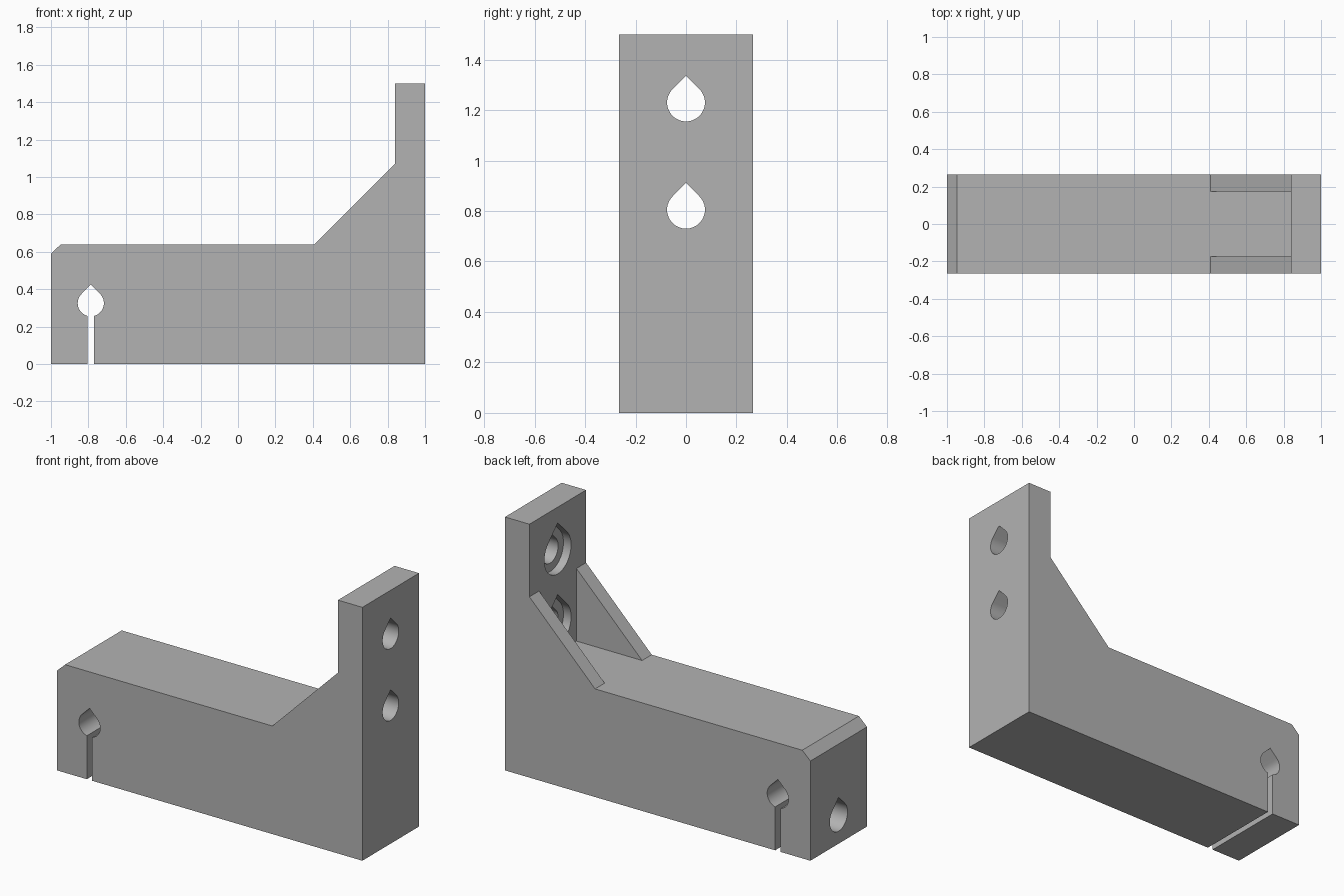
import bpy, bmesh, math
from mathutils import Vector

cube = bpy.data.objects.get("Cube")
if cube:
    bpy.data.objects.remove(cube, do_unlink=True)

grey = bpy.data.materials.new("plain_grey")
grey.use_nodes = True
colour = (0.45, 0.45, 0.45, 1)
grey.diffuse_color = colour
grey.node_tree.nodes["Principled BSDF"].inputs["Base Color"].default_value = colour


def prism(name, profile, axis, start, end):
    """Extrude a (horizontal, z) profile along the x or y axis."""
    def place(h, z, d):
        return Vector((d, h, z)) if axis == "x" else Vector((h, d, z))
    bm = bmesh.new()
    base = bm.faces.new([bm.verts.new(place(h, z, start)) for h, z in profile])
    extruded = bmesh.ops.extrude_face_region(bm, geom=[base])["geom"]
    shift = place(0, 0, end - start)
    bmesh.ops.translate(bm, vec=shift,
                        verts=[v for v in extruded if isinstance(v, bmesh.types.BMVert)])
    bmesh.ops.recalc_face_normals(bm, faces=bm.faces)
    mesh = bpy.data.meshes.new(name)
    bm.to_mesh(mesh)
    bm.free()
    mesh.materials.append(grey)
    obj = bpy.data.objects.new(name, mesh)
    bpy.context.collection.objects.link(obj)
    return obj


def teardrop(h, z, r, steps=36):
    """Circle whose top runs up at 45 degrees into a point."""
    arc = [math.radians(135 + 270 * i / steps) for i in range(steps + 1)]
    return [(h + r * math.cos(a), z + r * math.sin(a)) for a in arc] + [(h, z + r * math.sqrt(2))]


def cut(target, cutter):
    cutter.hide_render = True
    mod = target.modifiers.new("cut", "BOOLEAN")
    mod.operation = "DIFFERENCE"
    mod.solver = "EXACT"
    mod.object = cutter
    bpy.context.view_layer.objects.active = target
    bpy.ops.object.modifier_apply(modifier=mod.name)
    bpy.data.objects.remove(cutter, do_unlink=True)


# Side outline: beam, sloping brace and upright plate
half = 0.265
outline = [(-1, 0), (1, 0), (1, 1.5), (0.84, 1.5), (0.84, 1.07),
           (0.41, 0.64), (-0.947, 0.64), (-1, 0.59)]
bracket = prism("bracket", outline, "y", -half, half)

# Space between the two gussets
pocket = [(0.41, 0.64), (0.84, 0.64), (0.84, 1.2), (0.41, 1.2)]
cut(bracket, prism("gusset_gap", pocket, "y", -0.175, 0.175))

# Counterbored mounting holes through the upright
for z in (0.805, 1.23):
    cut(bracket, prism("mounting_hole", teardrop(0, z, 0.075), "x", 0.7, 1.1))
    cut(bracket, prism("counterbore", teardrop(0, z, 0.125), "x", 0.7, 0.89))

# Rod hole across the beam with its clamping slot
rod_x, slot = -0.787, 0.0175
cut(bracket, prism("rod_hole", teardrop(rod_x, 0.325, 0.07), "y", -0.4, 0.4))
slit = [(rod_x - slot, -0.1), (rod_x + slot, -0.1), (rod_x + slot, 0.32), (rod_x - slot, 0.32)]
cut(bracket, prism("clamp_slot", slit, "y", -0.4, 0.4))

# Blind clamp screw hole in the end
cut(bracket, prism("screw_hole", teardrop(0, 0.157, 0.083), "x", -1.1, -0.4))

# Smooth hole walls, crisp edges
bpy.ops.object.select_all(action="DESELECT")
bracket.select_set(True)
bpy.context.view_layer.objects.active = bracket
bpy.ops.object.shade_smooth_by_angle(angle=math.radians(25))
